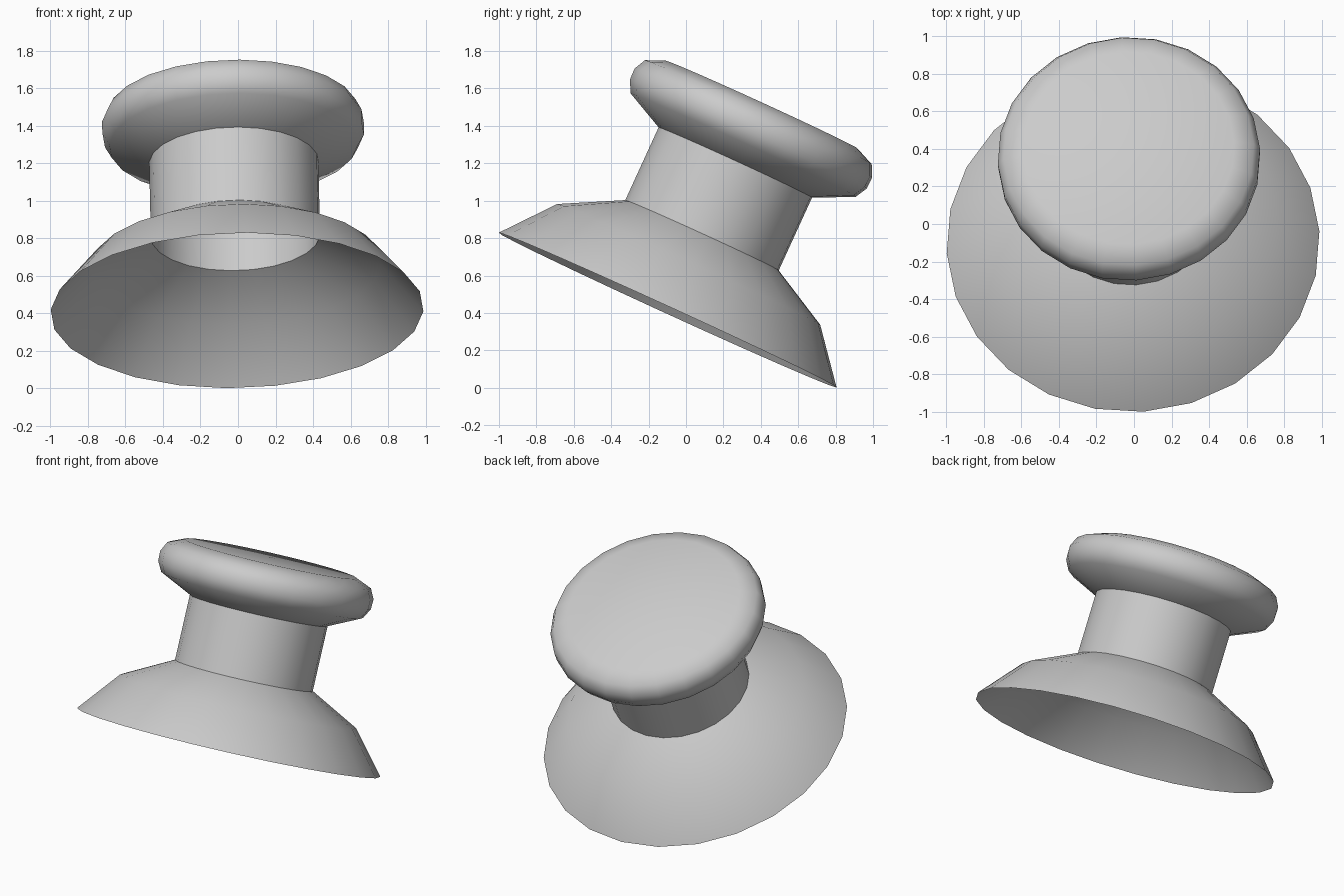
import bpy, bmesh, math
from mathutils import Matrix, Vector

if "Cube" in bpy.data.objects:
    bpy.data.objects.remove(bpy.data.objects["Cube"])

SIDES = 24
# Profile (radius, height) from the open base rim to the centre of the top
PROFILE = [
    (0.995, 0.0), (0.775, 0.269), (0.452, 0.44),      # flared skirt
    (0.452, 0.868),                                   # neck
    (0.663, 0.970), (0.698, 1.035), (0.700, 1.10),    # rounded head
    (0.668, 1.164), (0.565, 1.208), (0.0, 1.216),
]


def lathe(name, profile, sides, phase):
    """Open shell of revolution around local z."""
    bm = bmesh.new()
    verts = [bm.verts.new((r * math.cos(phase), r * math.sin(phase), h)) for r, h in profile]
    edges = [bm.edges.new(pair) for pair in zip(verts, verts[1:])]
    bmesh.ops.spin(bm, geom=verts + edges, cent=(0, 0, 0), axis=(0, 0, 1),
                   angle=math.tau, steps=sides, use_duplicate=False)
    bmesh.ops.remove_doubles(bm, verts=bm.verts, dist=1e-4)
    bmesh.ops.recalc_face_normals(bm, faces=bm.faces)
    # Make sure the shell faces outward (the top must look up)
    top = max(bm.faces, key=lambda f: f.calc_center_median().z)
    if top.normal.z < 0:
        bmesh.ops.reverse_faces(bm, faces=bm.faces)
    mesh = bpy.data.meshes.new(name)
    bm.to_mesh(mesh)
    bm.free()
    obj = bpy.data.objects.new(name, mesh)
    bpy.context.collection.objects.link(obj)
    return obj


knob = lathe("flared_knob", PROFILE, SIDES, math.radians(3.2))

# Lean the whole knob backward, and very slightly to the left
axis = Vector((-0.02, 0.416, 0.909)).normalized()
side = Vector((1, 0, 0))
side = (side - axis * side.dot(axis)).normalized()
depth = axis.cross(side)
turn = Matrix((side, depth, axis)).transposed().to_4x4()
knob.data.transform(Matrix.Translation((-0.005, -0.0975, 0.415)) @ turn)

# Smooth shading, with creases kept where the neck meets skirt and head
bpy.context.view_layer.objects.active = knob
knob.select_set(True)
bpy.ops.object.shade_smooth_by_angle(angle=math.radians(45))
